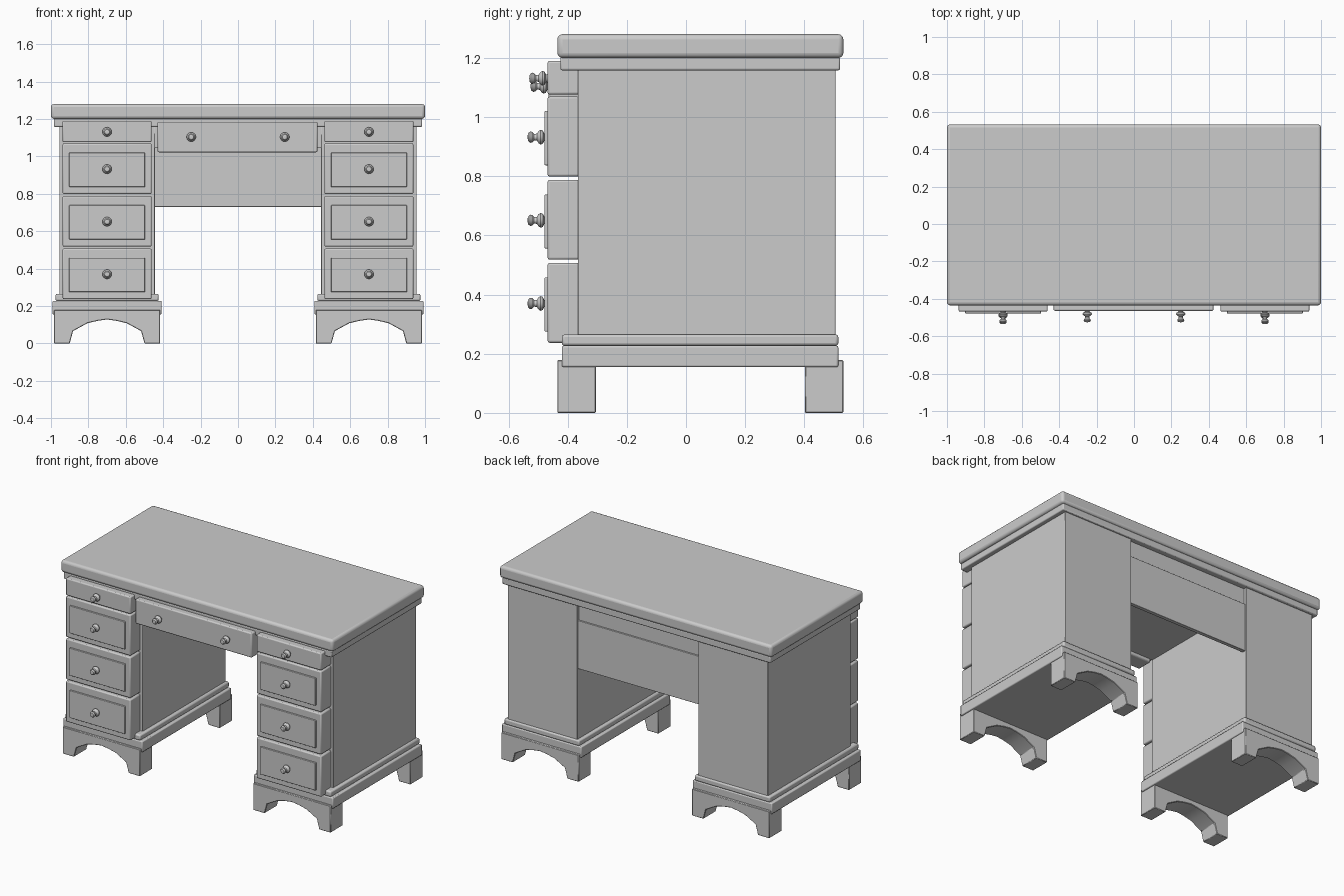
import bpy
import bmesh
import math
from mathutils import Matrix

cube = bpy.data.objects.get("Cube")
if cube:
    bpy.data.objects.remove(cube, do_unlink=True)

grey = bpy.data.materials.new("plain_grey")
grey.use_nodes = True
colour = (0.6, 0.6, 0.6, 1)
grey.diffuse_color = colour
grey.node_tree.nodes["Principled BSDF"].inputs["Base Color"].default_value = colour


def finish(name, bm, bevel=0.0, segments=2):
    """Turn a bmesh into a grey object with softened edges."""
    bmesh.ops.recalc_face_normals(bm, faces=bm.faces)
    mesh = bpy.data.meshes.new(name)
    bm.to_mesh(mesh)
    bm.free()
    mesh.materials.append(grey)
    obj = bpy.data.objects.new(name, mesh)
    bpy.context.collection.objects.link(obj)
    if bevel:
        mod = obj.modifiers.new("soft_edges", "BEVEL")
        mod.width = bevel
        mod.segments = segments
        mod.limit_method = "ANGLE"
    bpy.ops.object.select_all(action="DESELECT")
    obj.select_set(True)
    bpy.context.view_layer.objects.active = obj
    bpy.ops.object.shade_smooth_by_angle(angle=math.radians(35))
    return obj


def box(name, x, y, z, bevel=0.004, segments=2):
    """Box from (min, max) pairs on each axis."""
    bm = bmesh.new()
    bmesh.ops.create_cube(bm, size=1)
    for v in bm.verts:
        for axis, (low, high) in enumerate((x, y, z)):
            v.co[axis] = low if v.co[axis] < 0 else high
    return finish(name, bm, bevel, segments)


def knob(name, x, z, y):
    """Turned knob lathed along -y from the drawer face."""
    profile = [(0.016, 0), (0.012, 0.006), (0.022, 0.011), (0.025, 0.018),
               (0.021, 0.025), (0.012, 0.031), (0.011, 0.04), (0.018, 0.047),
               (0.019, 0.054), (0.013, 0.061), (0, 0.063)]
    bm = bmesh.new()
    verts = [bm.verts.new((x + r, y - d, z)) for r, d in profile]
    edges = [bm.edges.new(pair) for pair in zip(verts, verts[1:])]
    bmesh.ops.spin(bm, geom=verts + edges, cent=(x, 0, z), axis=(0, 1, 0),
                   angle=math.tau, steps=20)
    bmesh.ops.remove_doubles(bm, verts=bm.verts, dist=0.0002)
    return finish(name, bm)


def bracket_foot(name, cx, y):
    """Arched bracket board, profile mirrored about its centre."""
    half = [(0.284, 0.178), (0.284, 0), (0.2, 0), (0.182, 0.066),
            (0.105, 0.108), (0.05, 0.121)]
    outline = half + [(0, 0.128)] + [(-a, b) for a, b in reversed(half)]
    bm = bmesh.new()
    face = bm.faces.new([bm.verts.new((cx + a, y[0], b)) for a, b in outline])
    extruded = bmesh.ops.extrude_face_region(bm, geom=[face])["geom"]
    bmesh.ops.translate(bm, vec=(0, y[1] - y[0], 0),
                        verts=[v for v in extruded if isinstance(v, bmesh.types.BMVert)])
    return finish(name, bm, 0.003, 1)


# Desk top and the moulding under it
box("desk_top", (-1, 1), (-0.435, 0.532), (1.2, 1.28), 0.017, 3)
box("top_moulding", (-0.985, 0.985), (-0.425, 0.521), (1.158, 1.202), 0.006)

for side, s in (("right", -1), ("left", 1)):
    cx = s * 0.7

    # Pedestal case
    box(side + "_pedestal", (cx - 0.255, cx + 0.255), (-0.365, 0.505), (0.25, 1.17), 0.003)

    # Stepped plinth
    box(side + "_plinth", (cx - 0.292, cx + 0.292), (-0.42, 0.515), (0.155, 0.227), 0.006)
    box(side + "_plinth_moulding", (cx - 0.276, cx + 0.276), (-0.42, 0.515),
        (0.227, 0.265), 0.009)

    # Bracket feet
    bracket_foot(side + "_front_foot", cx, (-0.435, -0.305))
    bracket_foot(side + "_back_foot", cx, (0.402, 0.532))

    # Three deep drawers with raised panels
    for i in range(3):
        z = 0.237 + 0.281 * i
        label = f"{side}_drawer_{i + 1}"
        box(label, (cx - 0.238, cx + 0.238), (-0.468, -0.36), (z, z + 0.27), 0.007)
        box(label + "_panel", (cx - 0.203, cx + 0.203), (-0.478, -0.46),
            (z + 0.038, z + 0.221), 0.003)
        knob(label + "_knob", cx, z + 0.133, -0.473)

    # Shallow top drawer
    box(side + "_top_drawer", (cx - 0.238, cx + 0.238), (-0.468, -0.36), (1.076, 1.19), 0.007)
    knob(side + "_top_drawer_knob", cx, 1.131, -0.467)

# Centre drawer, its full-depth box and the back panel
box("centre_drawer_front", (-0.43, 0.425), (-0.464, -0.36), (1.022, 1.185), 0.007)
box("centre_drawer_box", (-0.447, 0.447), (-0.365, 0.485), (1.045, 1.17), 0.002)
box("back_panel", (-0.447, 0.447), (0.47, 0.495), (0.73, 1.05), 0.002)
for s in (-1, 1):
    knob(f"centre_drawer_knob_{s}", s * 0.25, 1.104, -0.463)
